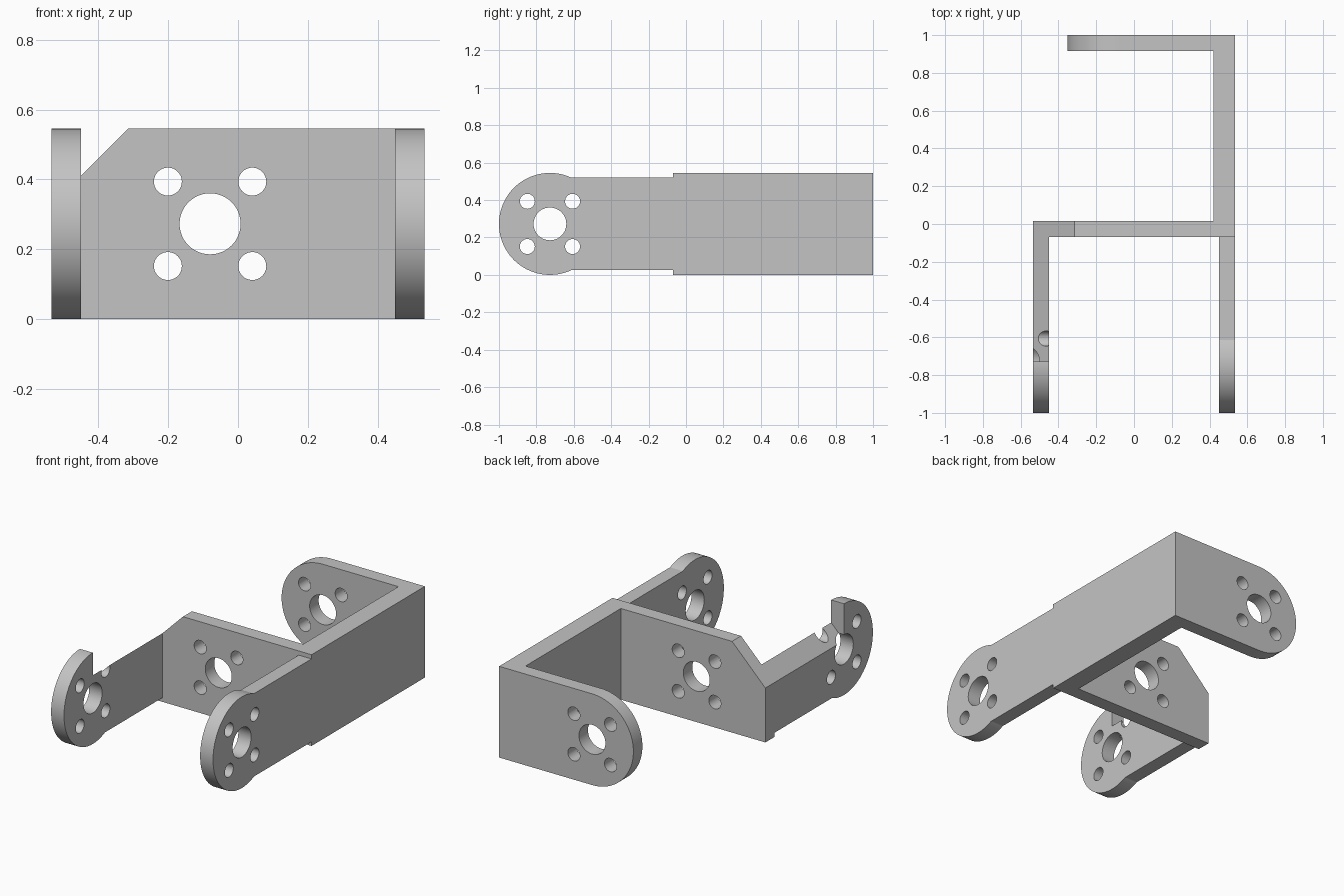
import bpy, bmesh
from math import sin, cos, pi, asin

cube = bpy.data.objects.get("Cube")
if cube:
    bpy.data.objects.remove(cube, do_unlink=True)

H = 0.545            # full height
R = H / 2            # rounded end radius, also mid height
T = 0.085            # sheet thickness
SIDE = 0.535         # half width
FRONT, BACK = -0.07, 0.015   # faces of the cross plate
EYE = -0.08          # x of the hole pattern on cross plate and flange
HUB = R - 1          # y of the hole pattern on the arms

grey = bpy.data.materials.new("grey metal")
grey.use_nodes = True
colour = (0.55, 0.55, 0.55, 1)
grey.diffuse_color = colour
grey.node_tree.nodes["Principled BSDF"].inputs["Base Color"].default_value = colour


def arc(cu, cv, r, a0, a1, n):
    return [(cu + r * cos(a0 + (a1 - a0) * i / n), cv + r * sin(a0 + (a1 - a0) * i / n))
            for i in range(n + 1)]


def prism(name, outline, axis, lo, hi):
    """Extrude a 2D outline along x (outline in y, z) or y (outline in x, z)."""
    place = (lambda u, v, d: (d, u, v)) if axis == "x" else (lambda u, v, d: (u, d, v))
    bm = bmesh.new()
    a, b = [[bm.verts.new(place(u, v, d)) for u, v in outline] for d in (lo, hi)]
    bm.faces.new(a)
    bm.faces.new(b)
    for i in range(len(a)):
        j = (i + 1) % len(a)
        bm.faces.new((a[i], a[j], b[j], b[i]))
    bmesh.ops.recalc_face_normals(bm, faces=bm.faces)
    mesh = bpy.data.meshes.new(name)
    bm.to_mesh(mesh)
    bm.free()
    mesh.materials.append(grey)
    ob = bpy.data.objects.new(name, mesh)
    bpy.context.collection.objects.link(ob)
    return ob


def cut(ob, cutter):
    bpy.context.view_layer.objects.active = ob
    mod = ob.modifiers.new("cut", "BOOLEAN")
    mod.operation, mod.solver, mod.object = "DIFFERENCE", "EXACT", cutter
    bpy.ops.object.modifier_apply(modifier=mod.name)
    bpy.data.objects.remove(cutter, do_unlink=True)


def drill(ob, axis, centre, lo, hi):
    """Large centre hole with four small ones around it."""
    s = 0.121
    holes = [(0, 0, 0.0875)] + [(du, dv, 0.04) for du in (-s, s) for dv in (-s, s)]
    for du, dv, r in holes:
        ring = arc(centre + du, R + dv, r, 0, 2 * pi, 48)[:-1]
        cut(ob, prism("hole_cutter", ring, axis, lo - 0.05, hi + 0.05))


# Two front arms with round ends
half = R - 0.025
a = asin(half / R)
arm_outline = [(FRONT, R - half), (FRONT, R + half)] + arc(HUB, R, R, a, 2 * pi - a, 72)
arms = {}
for name, lo in (("left_arm", SIDE - T), ("right_arm", -SIDE)):
    arms[name] = prism(name, arm_outline, "x", lo, lo + T)
    drill(arms[name], "x", HUB, lo, lo + T)

# Sloping notch in the right arm, in line with the cross plate chamfer
slope = 0.86
notch = [(-0.6, slope - 0.6), (-0.4, slope - 0.4), (-0.4, 0.7), (-0.6, 0.7)]
cut(arms["right_arm"], prism("notch_cutter", notch, "y", HUB, 0))

# Thick side wall
wall_in = 0.42
wall = prism("side_wall", [(FRONT, 0), (1, 0), (1, H), (FRONT, H)], "x", wall_in, SIDE)

# Cross plate with chamfered corner
plate = prism("cross_plate", [(-SIDE, 0), (wall_in, 0), (wall_in, H), (H - slope, H),
                              (-SIDE, slope - SIDE)], "y", FRONT, BACK)
drill(plate, "y", EYE, FRONT, BACK)

# Back flange with round end
flange = prism("back_flange", [(wall_in, 0), (wall_in, H)] + arc(EYE, R, R, pi / 2, 3 * pi / 2, 48),
               "y", 1 - T, 1)
drill(flange, "y", EYE, 1 - T, 1)

# Smooth round walls, sharp edges kept
bpy.ops.object.select_all(action="DESELECT")
for ob in (*arms.values(), wall, plate, flange):
    ob.select_set(True)
bpy.context.view_layer.objects.active = plate
bpy.ops.object.shade_smooth_by_angle(angle=0.4)
